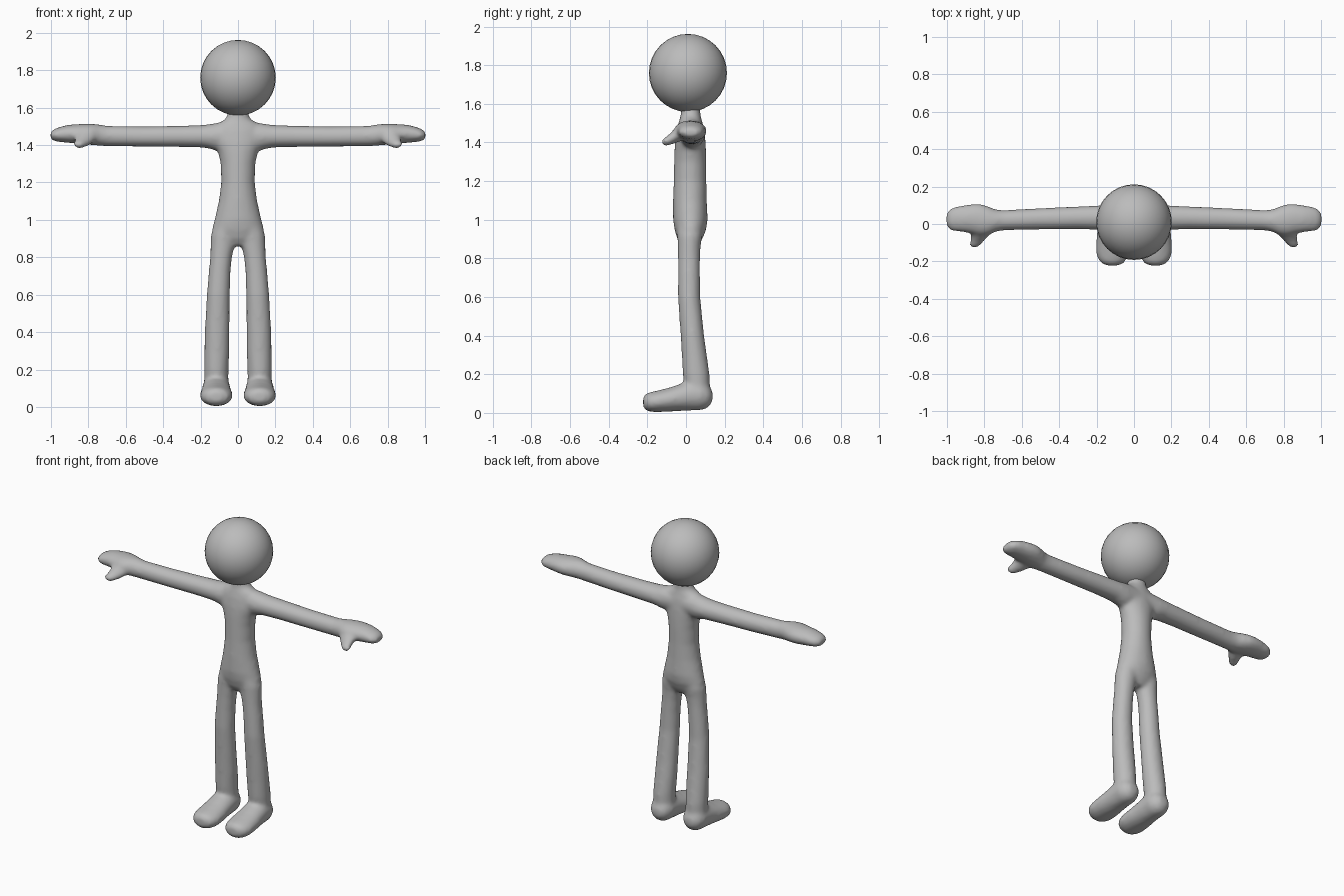
import bpy, bmesh, math
from mathutils import Vector

cube = bpy.data.objects.get("Cube")
if cube:
    bpy.data.objects.remove(cube, do_unlink=True)

# One plain grey for the whole figure
GREY = (0.5, 0.5, 0.5, 1.0)
grey = bpy.data.materials.new("plain_grey")
grey.diffuse_color = GREY
grey.use_nodes = True
for node in grey.node_tree.nodes:
    if node.type == 'BSDF_PRINCIPLED':
        node.inputs["Base Color"].default_value = GREY
        node.inputs["Roughness"].default_value = 0.6

SIDES = 24


def tube(bm, axis, sections, mirror=False):
    """Loft closed elliptical sections along an axis.
    Section: (position, low a, high a, low b, high b), a and b being the other two axes in xyz order."""
    others = [i for i in range(3) if i != axis]
    for sign in ((1, -1) if mirror else (1,)):
        rings = []
        for pos, a0, a1, b0, b1 in sections:
            ring = []
            for i in range(SIDES):
                t = 2 * math.pi * i / SIDES
                co = Vector((0, 0, 0))
                co[axis] = pos
                co[others[0]] = (a0 + a1) / 2 + (a1 - a0) / 2 * math.cos(t)
                co[others[1]] = (b0 + b1) / 2 + (b1 - b0) / 2 * math.sin(t)
                co.x *= sign
                ring.append(bm.verts.new(co))
            rings.append(ring)
        faces = [bm.faces.new(rings[0]), bm.faces.new(rings[-1])]
        for r, s in zip(rings, rings[1:]):
            for i in range(SIDES):
                j = (i + 1) % SIDES
                faces.append(bm.faces.new((r[i], r[j], s[j], s[i])))
        bmesh.ops.recalc_face_normals(bm, faces=faces)


bm = bmesh.new()

# Torso and neck: z, x range, y range
tube(bm, 2, [
    (0.86, -.05, .05, -.02, .06), (0.90, -.125, .125, -.045, .085),
    (0.95, -.14, .14, -.06, .105), (1.00, -.126, .126, -.067, .112),
    (1.10, -.103, .103, -.067, .108), (1.20, -.09, .09, -.064, .106),
    (1.30, -.093, .093, -.062, .106), (1.36, -.106, .106, -.060, .104),
    (1.42, -.135, .135, -.055, .100), (1.48, -.135, .135, -.045, .092),
    (1.515, -.11, .11, -.035, .082), (1.54, -.065, .065, -.028, .076),
    (1.57, -.055, .055, -.025, .074), (1.62, -.055, .055, -.025, .074)])

# Arms and hands: x, y range, z range
tube(bm, 0, [
    (0.02, -.035, .095, 1.38, 1.52), (0.12, -.035, .10, 1.372, 1.518),
    (0.18, -.032, .10, 1.386, 1.508), (0.30, -.028, .094, 1.389, 1.504),
    (0.50, -.030, .085, 1.391, 1.500), (0.70, -.034, .074, 1.394, 1.503),
    (0.74, -.042, .078, 1.396, 1.510), (0.78, -.060, .095, 1.400, 1.514),
    (0.82, -.064, .108, 1.404, 1.514), (0.86, -.052, .108, 1.408, 1.512),
    (0.91, -.044, .100, 1.412, 1.508), (0.95, -.040, .094, 1.416, 1.498),
    (0.98, -.034, .084, 1.420, 1.487), (1.002, -.010, .060, 1.432, 1.472)], mirror=True)

# Thumbs: slanting forward, outward and down: y, x range, z range
tube(bm, 1, [
    (-.127, .838, .868, 1.392, 1.410), (-.115, .822, .882, 1.382, 1.424),
    (-.095, .805, .878, 1.383, 1.436), (-.060, .770, .872, 1.394, 1.470),
    (-.020, .750, .870, 1.410, 1.490)], mirror=True)

# Legs: z, x range, y range
tube(bm, 2, [
    (0.08, .052, .180, .00, .125), (0.20, .050, .182, -.017, .122),
    (0.30, .046, .180, -.022, .108), (0.40, .045, .178, -.028, .094),
    (0.60, .044, .167, -.042, .074), (0.72, .040, .157, -.042, .073),
    (0.80, .032, .149, -.042, .073), (0.86, .018, .147, -.043, .076),
    (0.92, .005, .145, -.045, .085), (0.97, .010, .125, -.045, .085)], mirror=True)

# Feet: y, x range, z range
tube(bm, 1, [
    (-.222, .085, .145, .032, .080), (-.210, .055, .175, .014, .098),
    (-.185, .037, .195, .005, .108), (-.150, .028, .204, .004, .115),
    (-.090, .030, .202, .006, .130), (-.030, .036, .196, .010, .150),
    (.030, .040, .192, .012, .172), (.080, .042, .190, .014, .172),
    (.115, .058, .174, .026, .150), (.138, .085, .145, .060, .110)], mirror=True)

mesh = bpy.data.meshes.new("body")
bm.to_mesh(mesh)
bm.free()
mesh.materials.append(grey)
body = bpy.data.objects.new("body", mesh)
bpy.context.collection.objects.link(body)

# Fuse the limbs into one soft skin
remesh = body.modifiers.new("fuse", 'REMESH')
remesh.mode = 'VOXEL'
remesh.voxel_size = 0.011
remesh.use_smooth_shade = True
soften = body.modifiers.new("soften", 'SMOOTH')
soften.factor = 0.5
soften.iterations = 10

# Head
bpy.ops.mesh.primitive_uv_sphere_add(segments=32, ring_count=16, radius=0.202, location=(0, 0.01, 1.76))
head = bpy.context.object
head.name = "head"
head.data.materials.append(grey)
bpy.ops.object.shade_smooth()
